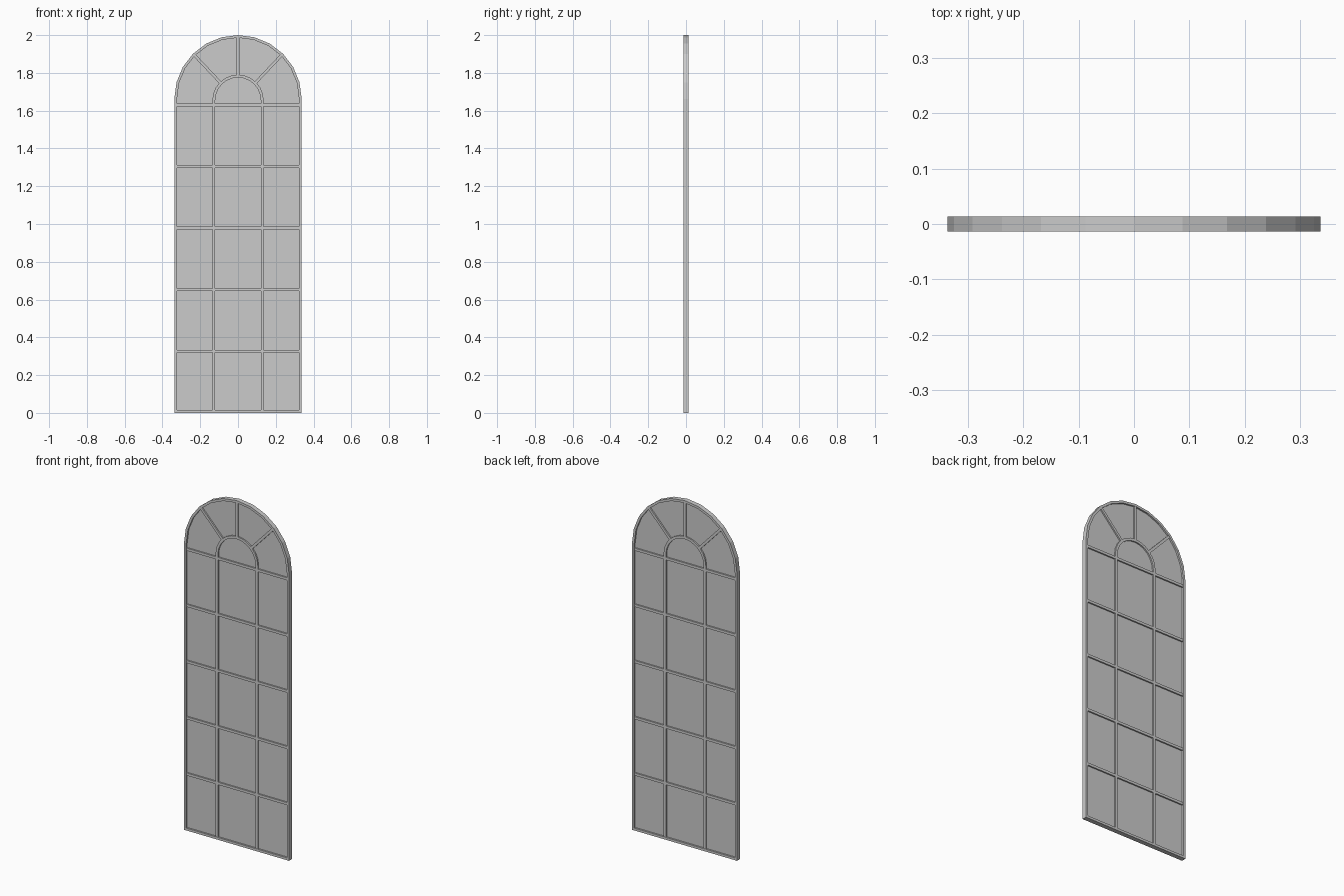
import bpy, bmesh, math

if "Cube" in bpy.data.objects:
    bpy.data.objects.remove(bpy.data.objects["Cube"])

R, SPRING = 0.337, 1.663        # arch radius and spring height
FRAME_W, FRAME_D = 0.014, 0.0135  # frame width and half depth
BAR_W, BAR_D = 0.015, 0.012     # glazing bar width and half depth
GLASS_D = 0.004
BAR_X, ARC_Z, STEP = 0.128, 1.655, 0.326


def finish(name, bm):
    bmesh.ops.recalc_face_normals(bm, faces=bm.faces)
    mesh = bpy.data.meshes.new(name)
    bm.to_mesh(mesh)
    bm.free()
    ob = bpy.data.objects.new(name, mesh)
    bpy.context.collection.objects.link(ob)
    return ob


def arc(r, z, n=12):
    return [(r * math.cos(math.pi * i / n), z + r * math.sin(math.pi * i / n))
            for i in range(n + 1)]


def arch(inset):
    r = R - inset
    return [(-r, inset), (r, inset)] + arc(r, SPRING)


def band(name, outer, inner, d, closed):
    """Solid strip between two matching outlines, thickness 2*d along y."""
    bm = bmesh.new()
    rings = [[bm.verts.new((p[0], y, p[1])) for p in line]
             for line, y in ((outer, -d), (outer, d), (inner, d), (inner, -d))]
    n = len(outer)
    for i in range(n if closed else n - 1):
        j = (i + 1) % n
        for k in range(4):
            a, b = rings[k], rings[(k + 1) % 4]
            bm.faces.new((a[i], a[j], b[j], b[i]))
    if not closed:
        for i in (0, n - 1):
            bm.faces.new([r[i] for r in rings])
    return finish(name, bm)


def bar(name, p, q):
    """Straight glazing bar from p to q in the x-z plane."""
    dx, dz = q[0] - p[0], q[1] - p[1]
    s = BAR_W / 2 / math.hypot(dx, dz)
    nx, nz = -dz * s, dx * s
    return band(name, [(p[0] + nx, p[1] + nz), (q[0] + nx, q[1] + nz)],
                [(p[0] - nx, p[1] - nz), (q[0] - nx, q[1] - nz)], BAR_D, False)


# Outer arched frame
band("arched_frame", arch(0), arch(FRAME_W), FRAME_D, True)

# Glass pane
bm = bmesh.new()
face = bm.faces.new([bm.verts.new((x, -GLASS_D, z)) for x, z in arch(FRAME_W * 0.7)])
ext = bmesh.ops.extrude_face_region(bm, geom=[face], use_keep_orig=True)
for v in ext["geom"]:
    if isinstance(v, bmesh.types.BMVert):
        v.co.y = GLASS_D
finish("glass_pane", bm)

# Horizontal and vertical glazing bars
edge = R - FRAME_W * 0.7
for k in range(1, 6):
    bar(f"horizontal_bar_{k}", (-edge, STEP * k), (edge, STEP * k))
for side, x in (("left", -BAR_X), ("right", BAR_X)):
    bar(f"vertical_bar_{side}", (x, FRAME_W * 0.7), (x, ARC_Z))

# Inner arc and the three spokes of the fanlight
band("fanlight_arc", arc(BAR_X + BAR_W / 2, ARC_Z), arc(BAR_X - BAR_W / 2, ARC_Z),
     BAR_D, False)
for deg in (45, 90, 135):
    c, s = math.cos(math.radians(deg)), math.sin(math.radians(deg))
    bar(f"fanlight_spoke_{deg}", (BAR_X * c, ARC_Z + BAR_X * s),
        (edge * c, SPRING + edge * s))
